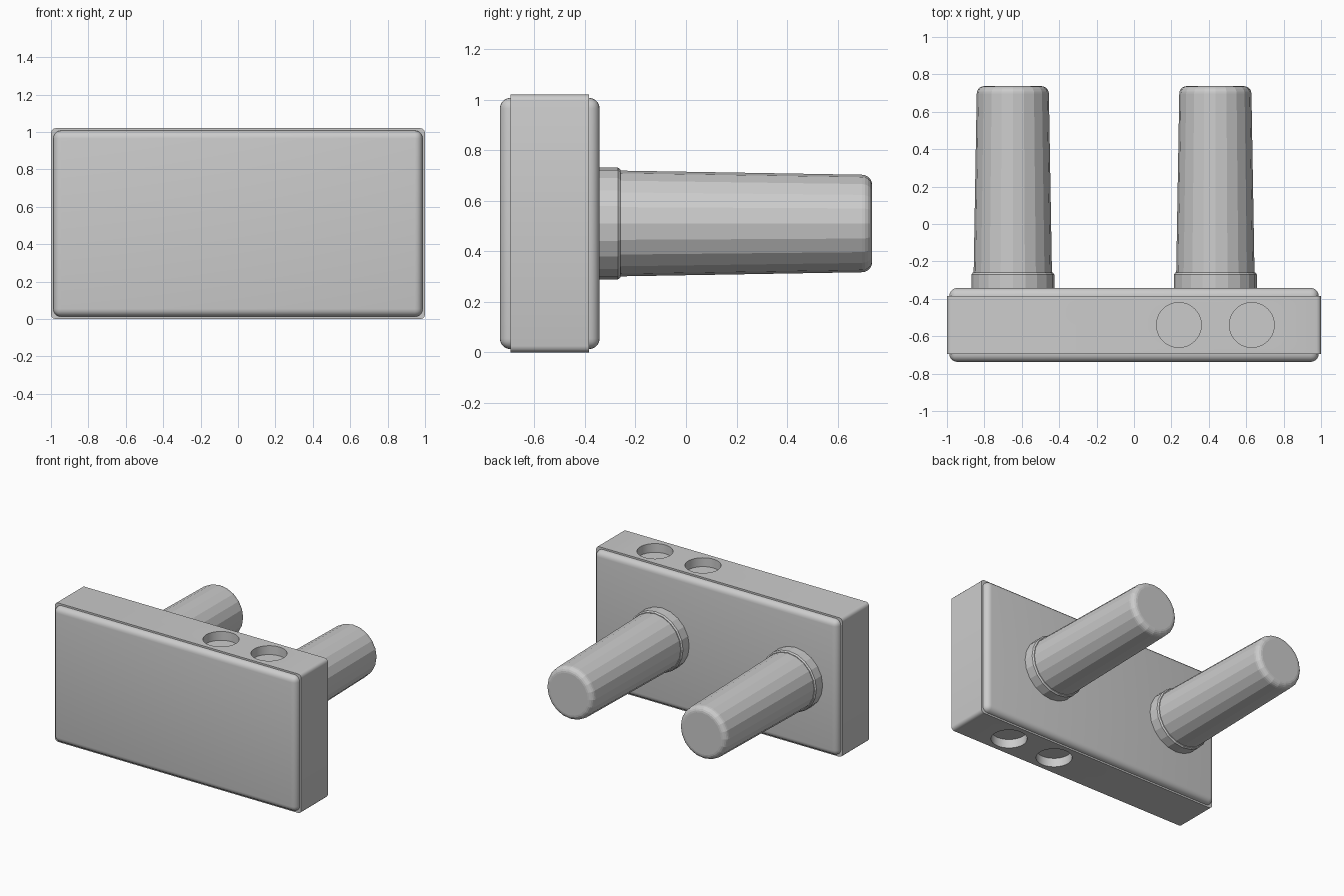
import bpy, bmesh, math
from mathutils import Matrix

cube = bpy.data.objects.get("Cube")
if cube:
    bpy.data.objects.remove(cube, do_unlink=True)

grey = bpy.data.materials.new("light grey")
grey.use_nodes = True
grey.diffuse_color = (0.6, 0.6, 0.6, 1)
grey.node_tree.nodes["Principled BSDF"].inputs["Base Color"].default_value = (0.6, 0.6, 0.6, 1)

HEIGHT = 1.02
MID = HEIGHT / 2


def add_object(name, bm, smooth=None):
    bmesh.ops.recalc_face_normals(bm, faces=bm.faces)
    mesh = bpy.data.meshes.new(name)
    bm.to_mesh(mesh)
    bm.free()
    mesh.materials.append(grey)
    obj = bpy.data.objects.new(name, mesh)
    bpy.context.collection.objects.link(obj)
    bpy.ops.object.select_all(action='DESELECT')
    obj.select_set(True)
    bpy.context.view_layer.objects.active = obj
    if smooth:
        bpy.ops.object.shade_smooth_by_angle(angle=math.radians(smooth))
    return obj


def box(width, y0, y1, height):
    bm = bmesh.new()
    bmesh.ops.create_cube(bm, size=1, matrix=Matrix.Translation((0, (y0 + y1) / 2, MID))
                          @ Matrix.Diagonal((width, y1 - y0, height, 1)))
    return bm


def along_y(edge):
    a, b = edge.verts
    return abs(a.co.y - b.co.y) > 1e-4


def round_edges(bm, edges, radius, segments):
    bmesh.ops.bevel(bm, geom=edges, offset=radius, segments=segments,
                    profile=0.5, affect='EDGES')


# Central band with slightly eased corners
bm = box(2, -0.695, -0.385, HEIGHT)
round_edges(bm, [e for e in bm.edges if along_y(e)], 0.025, 3)
band = add_object("body_band", bm)

# Shallow round sockets in the top and bottom of the band
bm = bmesh.new()
for x in (0.24, 0.63):
    for z in (0, HEIGHT):
        bmesh.ops.create_cone(bm, cap_ends=True, segments=40, radius1=0.12, radius2=0.12,
                              depth=0.13, matrix=Matrix.Translation((x, -0.54, z)))
cutter = add_object("socket_cutter", bm)
cutter.hide_render = True
bpy.context.view_layer.objects.active = band
cut = band.modifiers.new("sockets", 'BOOLEAN')
cut.operation = 'DIFFERENCE'
cut.solver = 'EXACT'
cut.object = cutter
bpy.ops.object.modifier_apply(modifier=cut.name)
bpy.data.objects.remove(cutter, do_unlink=True)
bpy.ops.object.select_all(action='DESELECT')
band.select_set(True)
bpy.ops.object.shade_smooth_by_angle(angle=math.radians(35))

# Rounded front and back panels, set in a little from the band
for name, outer, inner in (("front_panel", -0.737, -0.67), ("back_panel", -0.342, -0.41)):
    bm = box(1.975, min(outer, inner), max(outer, inner), HEIGHT - 0.025)
    rim = [e for e in bm.edges if along_y(e)
           or all(abs(v.co.y - outer) < 1e-4 for v in e.verts)]
    round_edges(bm, rim, 0.042, 5)
    add_object(name, bm, 35)


def lathe_y(name, profile, x, sides=20):
    """Turn (radius, y) points around a line parallel to y."""
    bm = bmesh.new()
    rings = []
    for r, y in profile:
        angles = [2 * math.pi * i / sides for i in range(sides)]
        rings.append([bm.verts.new((x + r * math.cos(a), y, MID + r * math.sin(a)))
                      for a in angles])
    for low, high in zip(rings, rings[1:]):
        for i in range(sides):
            j = (i + 1) % sides
            bm.faces.new((low[i], low[j], high[j], high[i]))
    bm.faces.new(rings[0])
    bm.faces.new(rings[-1])
    return add_object(name, bm)


# Tapered pegs with rounded tips, each standing in a collar
TIP, FILLET = 0.737, 0.04
tip_curve = [(0.153 + FILLET * math.cos(t), TIP - FILLET + FILLET * math.sin(t))
             for t in (math.pi / 2 * i / 5 for i in range(6))]
for side, x in (("right", -0.648), ("left", 0.435)):
    lathe_y(side + "_collar", [(0.222, -0.36), (0.222, -0.27), (0.214, -0.26)], x)
    lathe_y(side + "_peg", [(0.21, -0.3)] + tip_curve, x)
